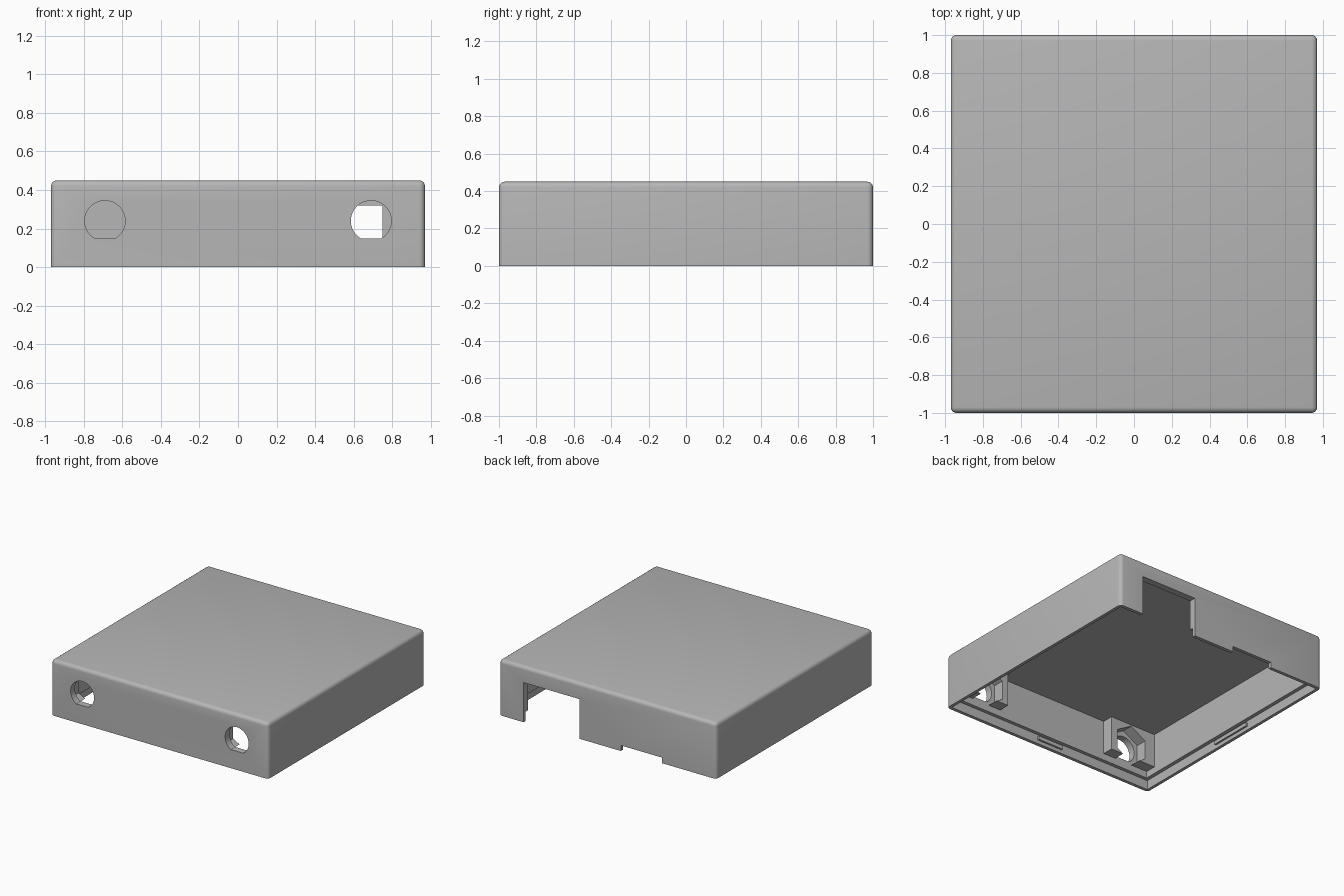
import bpy, bmesh, math

if "Cube" in bpy.data.objects:
    bpy.data.objects.remove(bpy.data.objects["Cube"])

grey = bpy.data.materials.new("plain grey")
grey.diffuse_color = (0.47, 0.47, 0.47, 1)
grey.use_nodes = True
grey.node_tree.nodes["Principled BSDF"].inputs["Base Color"].default_value = grey.diffuse_color


def finish(bm, name):
    bmesh.ops.recalc_face_normals(bm, faces=bm.faces[:])
    me = bpy.data.meshes.new(name)
    bm.to_mesh(me)
    bm.free()
    me.materials.append(grey)
    ob = bpy.data.objects.new(name, me)
    bpy.context.collection.objects.link(ob)
    return ob


def box(name, x0, x1, y0, y1, z0, z1, round_r=0):
    bm = bmesh.new()
    bmesh.ops.create_cube(bm, size=1)
    for v in bm.verts:
        v.co = (x1 if v.co.x > 0 else x0, y1 if v.co.y > 0 else y0,
                z1 if v.co.z > 0 else z0)
    if round_r:
        # round every edge except those around the open bottom
        edges = [e for e in bm.edges if max(v.co.z for v in e.verts) > z0 + 1e-4]
        bmesh.ops.bevel(bm, geom=edges, offset=round_r, segments=4,
                        profile=0.5, affect='EDGES')
    return finish(bm, name)


def prism(name, points, y0, y1):
    """Extrude an (x, z) outline along y."""
    bm = bmesh.new()
    face = bm.faces.new([bm.verts.new((x, y0, z)) for x, z in points])
    new = bmesh.ops.extrude_face_region(bm, geom=[face])["geom"]
    bmesh.ops.translate(bm, vec=(0, y1 - y0, 0),
                        verts=[g for g in new if isinstance(g, bmesh.types.BMVert)])
    return finish(bm, name)


def cut(ob, *cutters):
    bpy.context.view_layer.objects.active = ob
    for c in cutters:
        m = ob.modifiers.new("cut", 'BOOLEAN')
        m.operation, m.solver, m.object = 'DIFFERENCE', 'EXACT', c
        bpy.ops.object.modifier_apply(modifier=m.name)
        bpy.data.objects.remove(c)


# hollow cover with a rebated lip around the open bottom
shell = box("cover_shell", -0.97, 0.97, -1, 1, 0, 0.45, 0.03)
cut(shell,
    box("cavity", -0.915, 0.915, -0.945, 0.945, -0.1, 0.405),
    box("lip_rebate", -0.945, 0.945, -0.973, 0.973, -0.1, 0.075))

# large port opening and shallow notch in the back wall
cut(shell,
    box("port_opening", 0.25, 0.75, 0.9, 1.1, -0.1, 0.32),
    box("cable_notch", -0.485, -0.118, 0.9, 1.1, -0.1, 0.045))

HOLE_X, HOLE_Z, R = 0.69, 0.24, 0.105
a0 = math.asin(-0.09 / R)
sweep = math.pi - 2 * a0
for s, side in ((-1, "left"), (1, "right")):
    # connector hole with a flat bottom
    outline = [(s * HOLE_X + R * math.cos(a0 + sweep * i / 40),
                HOLE_Z + R * math.sin(a0 + sweep * i / 40)) for i in range(41)]
    cut(shell, prism("hole_cutter", outline, -1.1, -0.9))

    # block behind the hole with a hexagonal nut pocket
    x0, x1 = sorted((s * 0.5, s * 0.92))
    block = box(side + "_nut_block", x0, x1, -0.95, -0.855, 0.13, 0.41)
    hexagon = [(s * HOLE_X + 0.155 * math.sin(i * math.pi / 3),
                HOLE_Z + 0.155 * math.cos(i * math.pi / 3)) for i in range(6)]
    cut(block, prism("nut_cutter", hexagon, -1.1, -0.8))

    # snap ridge on the side lip
    x0, x1 = sorted((s * 0.93, s * 0.95))
    box(side + "_snap_ridge", x0, x1, -0.18, 0.18, 0.03, 0.06)

# snap ridge on the front lip
box("front_snap_ridge", -0.115, 0.115, -0.98, -0.958, 0.03, 0.06)

# smooth the rounded edges only
bpy.ops.object.select_all(action='DESELECT')
shell.select_set(True)
bpy.context.view_layer.objects.active = shell
bpy.ops.object.shade_smooth_by_angle(angle=math.radians(30))
